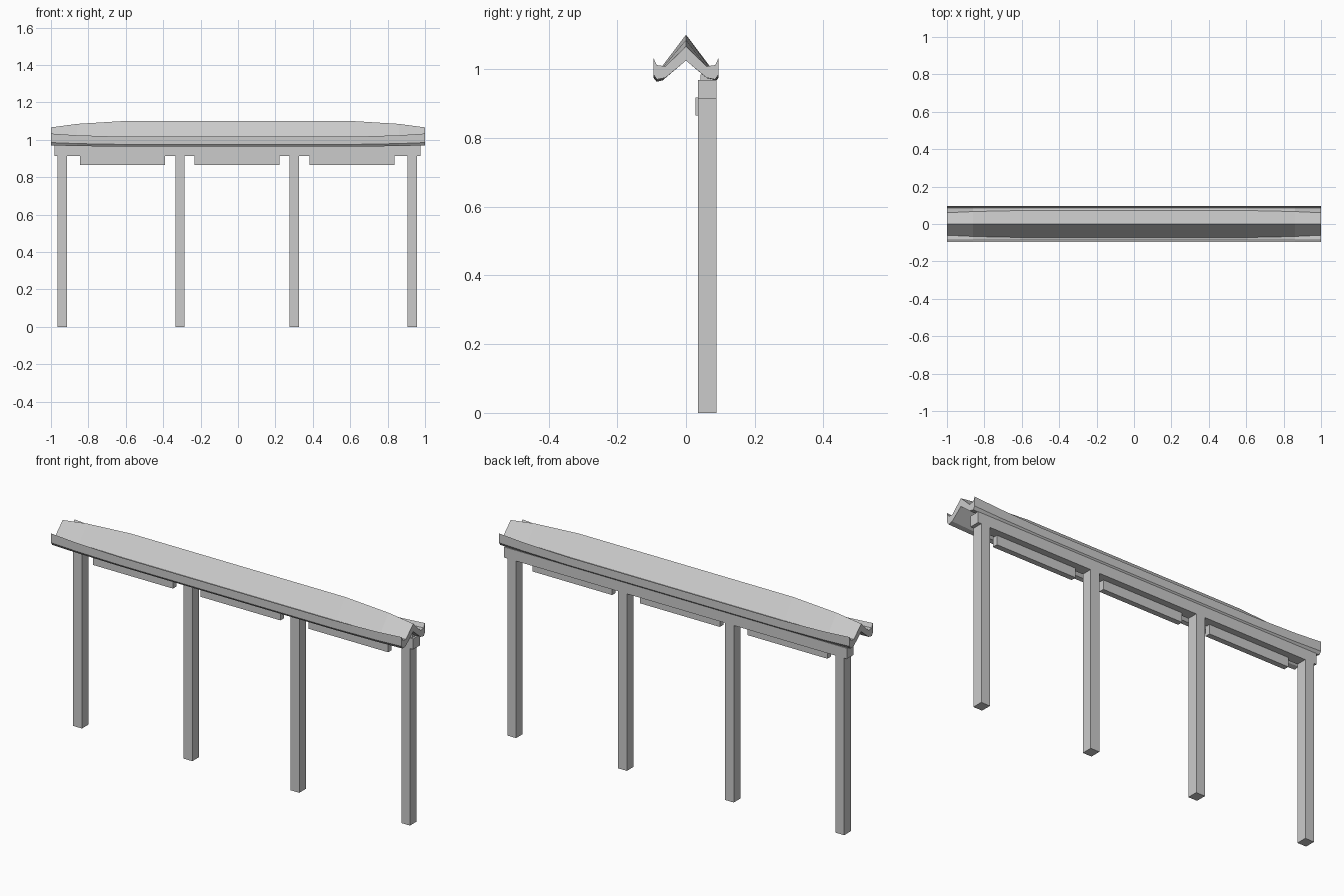
import bpy, bmesh

if "Cube" in bpy.data.objects:
    bpy.data.objects.remove(bpy.data.objects["Cube"])

grey = bpy.data.materials.new("plain grey")
grey.diffuse_color = (0.6, 0.6, 0.6, 1)
grey.use_nodes = True
grey.node_tree.nodes["Principled BSDF"].inputs["Base Color"].default_value = grey.diffuse_color


def finish(name, bm):
    bmesh.ops.recalc_face_normals(bm, faces=bm.faces)
    mesh = bpy.data.meshes.new(name)
    bm.to_mesh(mesh)
    bm.free()
    mesh.materials.append(grey)
    ob = bpy.data.objects.new(name, mesh)
    bpy.context.collection.objects.link(ob)
    return ob


def box(name, x, y, z):
    """Box from (min, max) ranges on each axis."""
    bm = bmesh.new()
    bmesh.ops.create_cube(bm, size=1)
    for v in bm.verts:
        v.co = [(r[0] + r[1]) / 2 + c * (r[1] - r[0]) for r, c in zip((x, y, z), v.co)]
    return finish(name, bm)


# Roof: half cross-sections (y, z), from ridge top round the lip to ridge underside
mid = [(0, 1.10), (0.072, 1.005), (0.085, 1.002), (0.095, 1.016),
       (0.095, 0.975), (0.085, 0.963), (0.066, 0.968), (0, 1.055)]
end = [(0, 1.066), (0.06, 1.008), (0.085, 1.012), (0.095, 1.033),
       (0.095, 0.985), (0.085, 0.970), (0.06, 0.975), (0, 1.025)]
stations = [(-1, 1), (-0.86, 0.45), (-0.61, 0), (0.61, 0), (0.86, 0.45), (1, 1)]

bm = bmesh.new()
rings = []
for x, t in stations:
    half = [(a[0] + (b[0] - a[0]) * t, a[1] + (b[1] - a[1]) * t) for a, b in zip(mid, end)]
    ring = half + [(-y, z) for y, z in half[-2:0:-1]]
    rings.append([bm.verts.new((x, y, z)) for y, z in ring])
n = len(rings[0])
for a, b in zip(rings, rings[1:]):
    for i in range(n):
        j = (i + 1) % n
        bm.faces.new((a[i], a[j], b[j], b[i]))
# End caps as strips between the upper and lower profile
for ring in (rings[0], rings[-1]):
    for side in (ring[:8], [ring[0]] + ring[:6:-1]):
        for i in range(3):
            bm.faces.new((side[i], side[i + 1], side[6 - i], side[7 - i]))
finish("roof", bm)

# Beam and the strip carrying the roof
box("beam", (-0.98, 0.975), (0.035, 0.089), (0.913, 0.968))
box("roof_strip", (-0.97, 0.965), (0.042, 0.08), (0.96, 0.985))

# Posts
for i, x in enumerate((-0.94, -0.31, 0.30, 0.932)):
    box(f"post_{i + 1}", (x - 0.025, x + 0.025), (0.035, 0.089), (0, 0.92))

# Hanging boards between the posts
for i, (a, b) in enumerate(((-0.845, -0.39), (-0.232, 0.223), (0.383, 0.838))):
    box(f"hanging_board_{i + 1}", (a, b), (0.027, 0.055), (0.865, 0.918))
